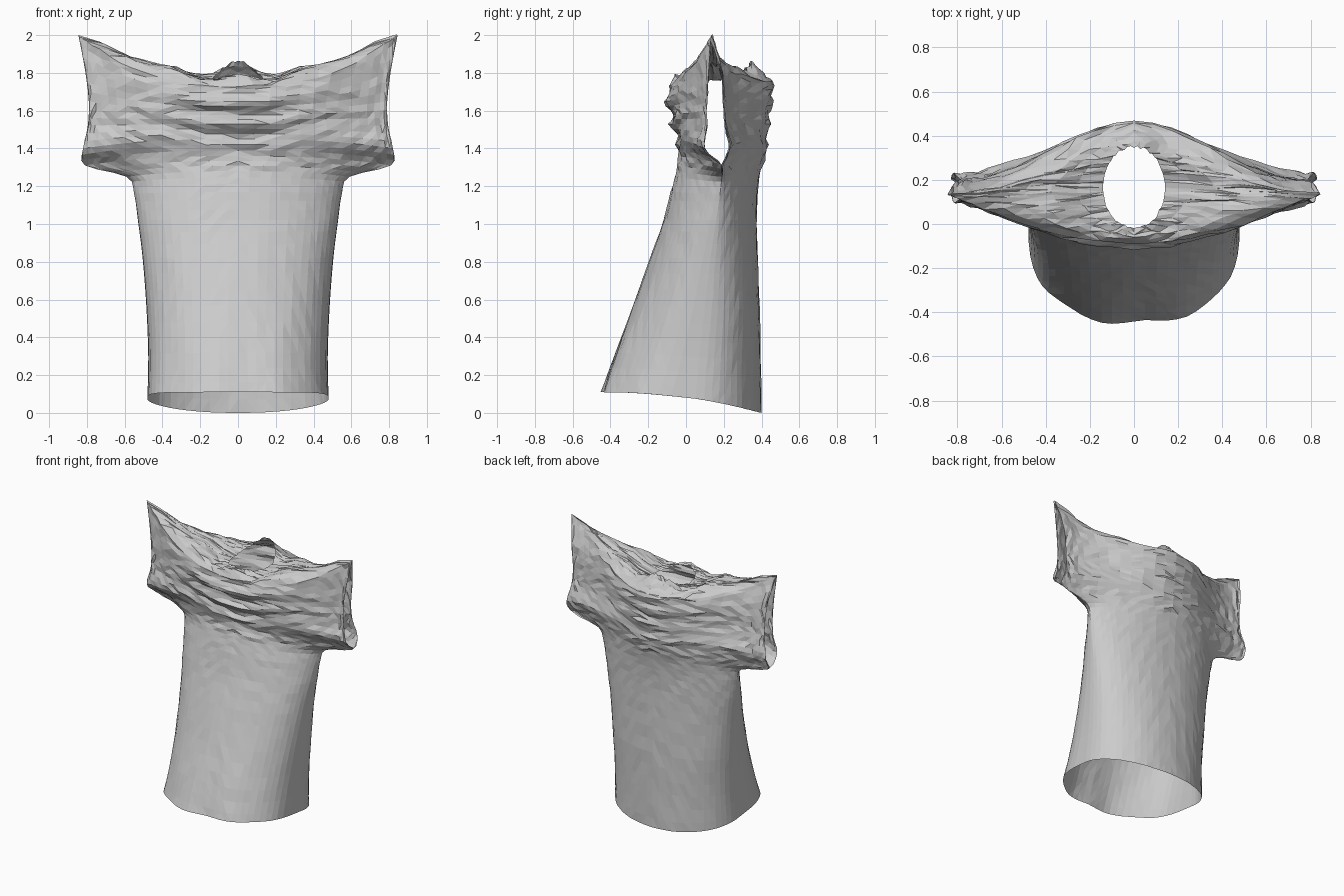
import bpy, bmesh, math, random
from mathutils import Vector

random.seed(4)
if "Cube" in bpy.data.objects:
    bpy.data.objects.remove(bpy.data.objects["Cube"])

COLUMNS = 30      # divisions across each cloth panel
STEPS = 3         # rows between two profile rings
YOKE_ROWS = 6     # rows from the panel edge to the neckline

# Rings: front z, back z, tip lift, half width, front y, front tip y,
# back tip y, back y, front sharpness, back sharpness
RINGS = [
    (.11, 0, .02, .48, -.45, .05, .05, .4, .6, .9),
    (.32, .27, 0, .475, -.375, .07, .07, .395, .7, .9),
    (.57, .55, 0, .485, -.28, .1, .1, .39, .8, .9),
    (.82, .82, 0, .505, -.19, .13, .13, .38, .9, 1),
    (1.02, 1.02, 0, .53, -.12, .16, .16, .375, 1, 1.2),
    (1.17, 1.17, -.01, .55, -.08, .18, .18, .38, 1.2, 1.5),
    (1.28, 1.28, -.03, .59, -.05, .19, .19, .395, 1.5, 2),
    (1.36, 1.36, -.05, .81, -.04, .19, .19, .42, 2.5, 4),
    (1.45, 1.45, -.05, .82, -.05, .1, .23, .43, 2.4, 4.5),
    (1.53, 1.53, -.01, .795, -.07, .11, .21, .44, 2.4, 5),
    (1.6, 1.6, .05, .79, -.09, .11, .2, .45, 2.4, 5),
    (1.67, 1.68, .14, .81, -.1, .12, .19, .46, 2.4, 5),
    (1.73, 1.75, .26, .845, -.09, .135, .135, .46, 2.4, 5),
]
SHOULDER = [(0, 1.79), (.14, 1.76), (.2, 1.76), (.35, 1.83),
            (.5, 1.85), (.65, 1.87), (.75, 1.91), (.85, 2)]


def spline(a, b, c, d, t):
    """Catmull-Rom value between b and c."""
    return b + t * (c - a + t * (2*a - 5*b + 4*c - d + t * (3*(b - c) + d - a))) / 2


def smooth_rings():
    last = len(RINGS) - 1
    for k in range(last):
        group = [RINGS[min(max(k + j, 0), last)] for j in (-1, 0, 1, 2)]
        for s in range(STEPS):
            yield [spline(*values, s / STEPS) for values in zip(*group)]
    yield list(RINGS[last])


def shoulder_height(x):
    x = abs(x)
    for (x0, z0), (x1, z1) in zip(SHOULDER, SHOULDER[1:]):
        if x <= x1:
            return z0 + (z1 - z0) * (x - x0) / (x1 - x0)
    return SHOULDER[-1][1]


def panel_point(ring, angle, back):
    zf, zb, lift, width, yf, tip_f, tip_b, yb, pf, pb = ring
    u, depth = -math.cos(angle), max(math.sin(angle), 0)
    tip, edge, power = (tip_b, yb, pb) if back else (tip_f, yf, pf)
    bulge = depth ** power
    # the hem slopes from front to back
    middle = (zf + zb) / 2
    z = middle + ((zb if back else zf) - middle) * bulge + lift * abs(u) ** 2.5
    x, y = u * width, tip + (edge - tip) * bulge
    # draped folds across the chest and upper back
    window = math.exp(-((z - 1.57) / .15) ** 2 - (x / .36) ** 2)
    fold = window * math.sin((z - .35 * x * x) * math.tau / .115)
    y += fold * (.012 if back else -.024)
    # loose ripples in the front hem
    if not back:
        y += .014 * max(0, 1 - z / .6) * math.sin(17 * x + 1) * depth
    return Vector((x, y, z))


def neck_point(angle, back):
    side = 1 if back else -1
    depth = math.sin(angle)
    x = -.14 * math.cos(angle)
    return Vector((x, .165 + side * .185 * depth,
                   shoulder_height(x) + (.075 * depth ** 2 if back else 0)))


def build_panel(bm, back):
    """One cloth sheet running from the hem to the neckline."""
    angles = [math.pi * i / COLUMNS for i in range(COLUMNS + 1)]
    rows = [[panel_point(r, a, back) for a in angles] for r in smooth_rings()]
    edge = rows[-1]
    for k in range(1, YOKE_ROWS + 1):
        s = k / YOKE_ROWS
        row = []
        for a, p in zip(angles, edge):
            n = neck_point(a, back)
            q = p.lerp(n, s)
            top = shoulder_height(q.x) + (n.z - shoulder_height(n.x)) * s ** 2
            q.z = p.z + (top - p.z) * min(1, s * 2.2)
            row.append(q)
        rows.append(row)
    # slight crumple, leaving the side seams in line
    for row in rows:
        for p in row[1:-1]:
            amount = .008 if p.z > 1.3 else .0025
            p.y += random.uniform(-amount, amount)
            if p.z > 1.7:
                p.z += random.uniform(-amount, amount)
    grid = [[bm.verts.new(p) for p in row] for row in rows]
    for low, high in zip(grid, grid[1:]):
        for i in range(COLUMNS):
            quad = [low[i], low[i + 1], high[i + 1], high[i]]
            bm.faces.new(quad[::-1] if back else quad)


# Cloth material
cloth = bpy.data.materials.new("light_grey_cloth")
cloth.use_nodes = True
cloth.diffuse_color = (.6, .6, .6, 1)
cloth.node_tree.nodes["Principled BSDF"].inputs["Base Color"].default_value = (.6, .6, .6, 1)

# Shirt: front and back panels sewn at the sides and shoulders
bm = bmesh.new()
for back in (False, True):
    build_panel(bm, back)
bmesh.ops.remove_doubles(bm, verts=bm.verts[:], dist=.003)
bmesh.ops.triangulate(bm, faces=bm.faces[:])
mesh = bpy.data.meshes.new("shirt")
bm.to_mesh(mesh)
bm.free()
mesh.materials.append(cloth)
shirt = bpy.data.objects.new("shirt", mesh)
bpy.context.collection.objects.link(shirt)
